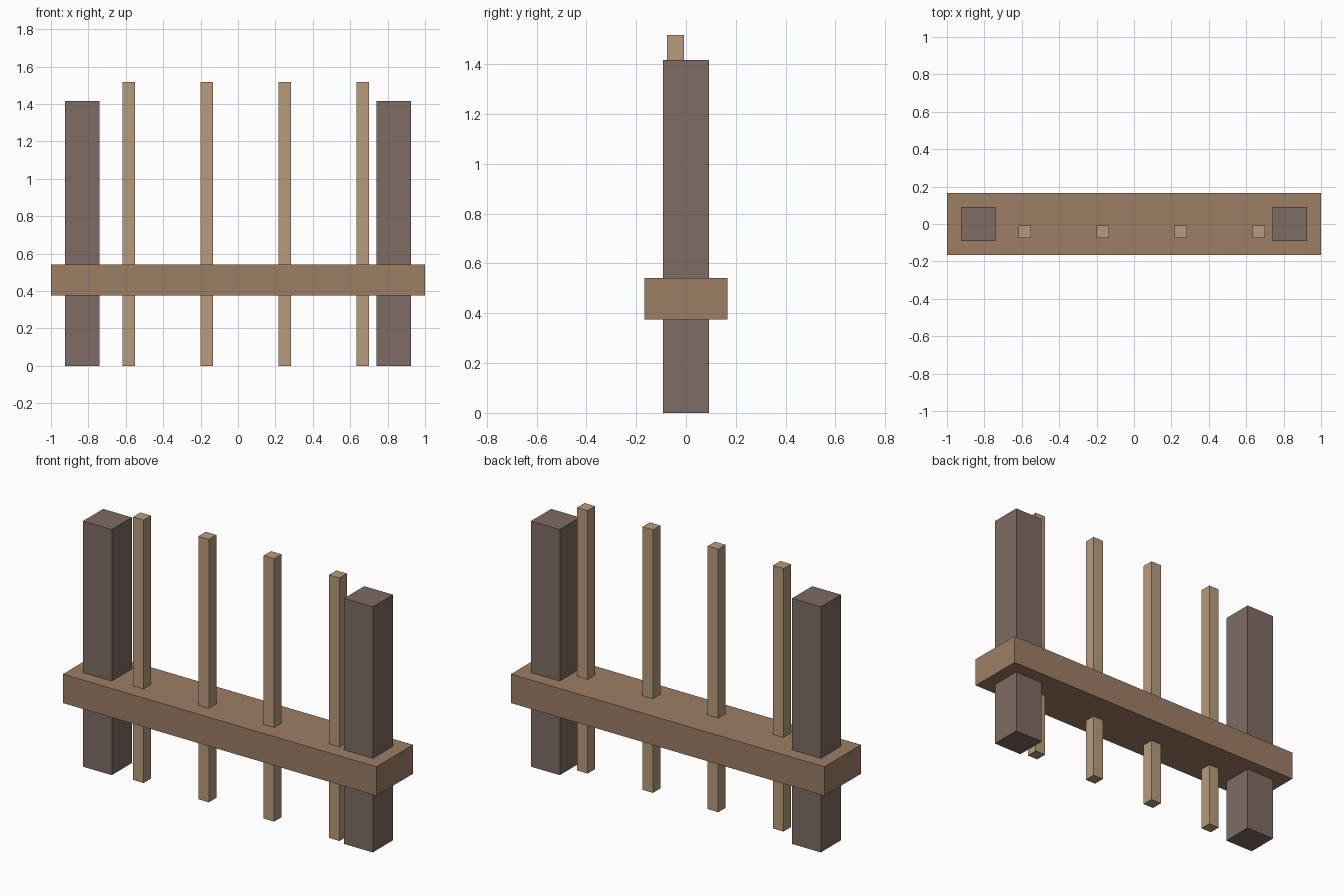
import bpy

if "Cube" in bpy.data.objects:
    bpy.data.objects.remove(bpy.data.objects["Cube"])


def material(name, rgb):
    m = bpy.data.materials.new(name)
    m.diffuse_color = (*rgb, 1.0)
    m.use_nodes = True
    m.node_tree.nodes["Principled BSDF"].inputs["Base Color"].default_value = m.diffuse_color
    return m


def box(name, centre, size, mat):
    bpy.ops.mesh.primitive_cube_add(size=1, location=centre)
    ob = bpy.context.object
    ob.name = name
    ob.scale = size
    bpy.ops.object.transform_apply(location=False, rotation=False, scale=True)
    ob.data.materials.append(mat)
    return ob


beam_wood = material("beam_wood", (0.34, 0.21, 0.13))
post_wood = material("post_wood", (0.21, 0.15, 0.125))
stake_wood = material("stake_wood", (0.48, 0.33, 0.20))

# Horizontal beam
box("cross_beam", (0, 0, 0.459), (2.0, 0.333, 0.167), beam_wood)

# Heavy end posts running through the beam
for side, x in (("left", -0.833), ("right", 0.833)):
    box(f"{side}_post", (x, 0, 0.7085), (0.183, 0.183, 1.417), post_wood)

# Four thin stakes, set slightly toward the front
for i in range(4):
    box(f"stake_{i + 1}", (-0.583 + i * 0.4167, -0.042, 0.7585),
        (0.067, 0.067, 1.517), stake_wood)
